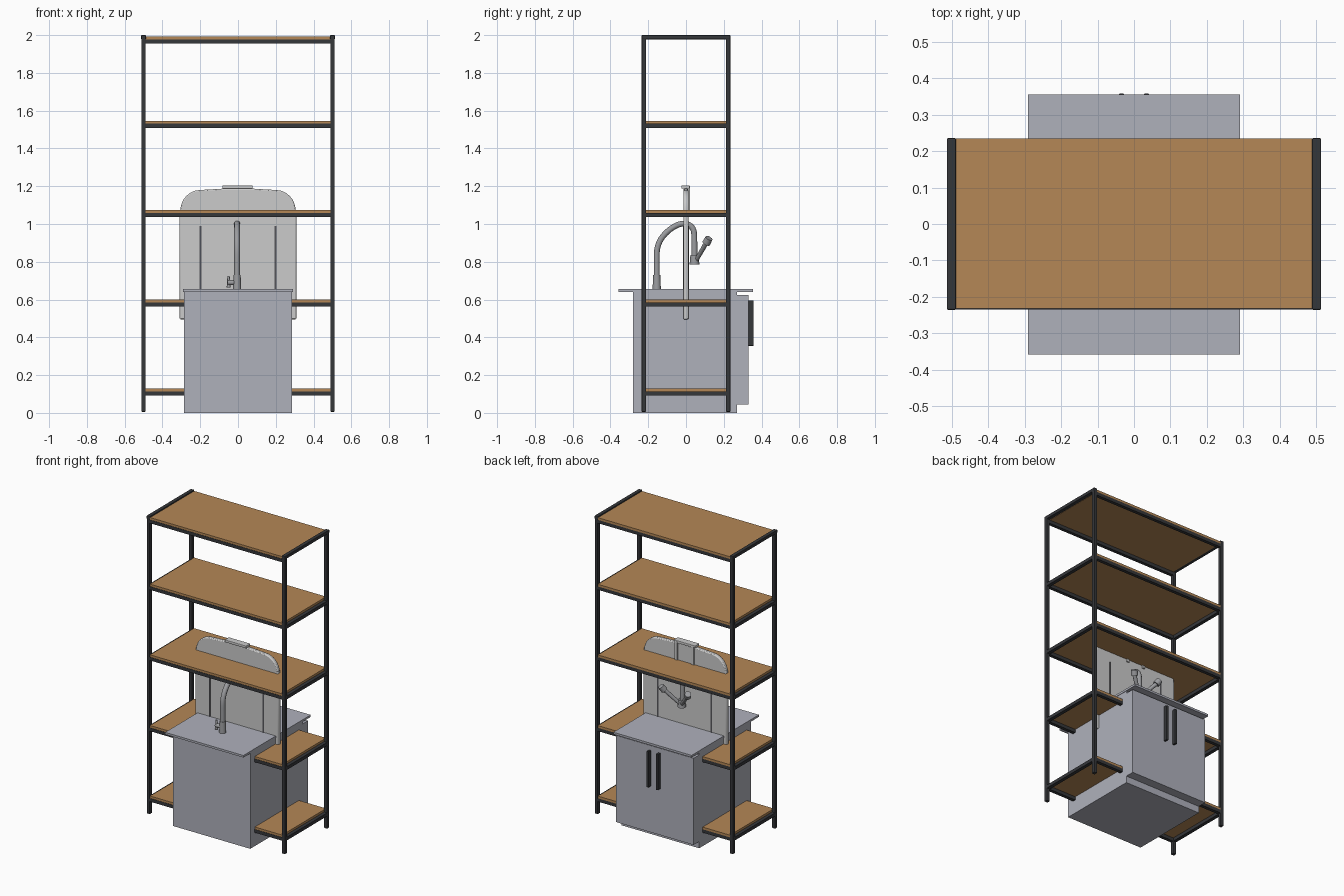
import bpy, bmesh, math
from mathutils import Vector

if "Cube" in bpy.data.objects:
    bpy.data.objects.remove(bpy.data.objects["Cube"])


def material(name, rgb):
    m = bpy.data.materials.new(name)
    m.diffuse_color = (*rgb, 1)
    m.use_nodes = True
    m.node_tree.nodes["Principled BSDF"].inputs["Base Color"].default_value = m.diffuse_color
    return m


WOOD = material("warm wood", (0.46, 0.245, 0.094))
DARK = material("dark metal", (0.036, 0.038, 0.042))
CABINET = material("blue grey cabinet", (0.43, 0.44, 0.50))
PLASTIC = material("light grey plastic", (0.60, 0.60, 0.60))
STEEL = material("steel", (0.33, 0.335, 0.35))
GROOVE = material("groove grey", (0.09, 0.09, 0.10))


def finish(name, bm, mat, bevel=0, smooth=False):
    me = bpy.data.meshes.new(name)
    bmesh.ops.recalc_face_normals(bm, faces=bm.faces[:])
    bm.to_mesh(me)
    bm.free()
    me.materials.append(mat)
    ob = bpy.data.objects.new(name, me)
    bpy.context.collection.objects.link(ob)
    if bevel:
        b = ob.modifiers.new("edge", "BEVEL")
        b.width, b.segments = bevel, 2
    if smooth:
        bpy.ops.object.select_all(action="DESELECT")
        ob.select_set(True)
        bpy.context.view_layer.objects.active = ob
        bpy.ops.object.shade_smooth_by_angle(angle=math.radians(40))
    return ob


def box(name, x, y, z, mat, bevel=0):
    """Box from (min, max) ranges."""
    bm = bmesh.new()
    bmesh.ops.create_cube(bm, size=1)
    for v in bm.verts:
        v.co = [(r[0] + r[1]) / 2 + c * (r[1] - r[0]) for r, c in zip((x, y, z), v.co)]
    return finish(name, bm, mat, bevel)


def rod(name, a, b, r1, r2, mat):
    """Round, optionally tapered, bar between two points."""
    a, b = Vector(a), Vector(b)
    bm = bmesh.new()
    bmesh.ops.create_cone(bm, cap_ends=True, segments=16, radius1=r1, radius2=r2, depth=(b - a).length)
    rot = Vector((0, 0, 1)).rotation_difference(b - a).to_matrix()
    for v in bm.verts:
        v.co = rot @ v.co + (a + b) / 2
    return finish(name, bm, mat, smooth=True)


def tube(name, pts, radius, mat):
    """Pipe swept along a smooth path, converted to a mesh."""
    cu = bpy.data.curves.new(name, "CURVE")
    cu.dimensions = "3D"
    cu.bevel_depth, cu.bevel_resolution, cu.use_fill_caps = radius, 3, True
    sp = cu.splines.new("NURBS")
    sp.points.add(len(pts) - 1)
    for p, co in zip(sp.points, pts):
        p.co = (*co, 1)
    sp.use_endpoint_u, sp.order_u, sp.resolution_u = True, 3, 6
    cu.materials.append(mat)
    ob = bpy.data.objects.new(name, cu)
    bpy.context.collection.objects.link(ob)
    bpy.ops.object.select_all(action="DESELECT")
    ob.select_set(True)
    bpy.context.view_layer.objects.active = ob
    bpy.ops.object.convert(target="MESH")
    bpy.ops.object.shade_smooth_by_angle(angle=math.radians(40))


def span(a, b, s):
    """Range mirrored to side s."""
    return tuple(sorted((a * s, b * s)))


# Shelf posts and top side rails
for sx in (-1, 1):
    for sy in (-1, 1):
        box("post", span(0.489, 0.512, sx), span(0.211, 0.235, sy), (0.006, 1.99), DARK, 0.003)
    box("top_side_rail", span(0.488, 0.513, sx), (-0.235, 0.235), (1.978, 2.0), DARK, 0.003)

# Boards with their supporting rails
for i, top in enumerate((0.128, 0.60, 1.073, 1.546, 1.992)):
    box("shelf_board", (-0.489, 0.489), (-0.232, 0.234), (top - 0.015, top), WOOD)
    z = (top - 0.037, top - 0.015)
    for s in (-1, 1):
        box("long_rail", (-0.49, 0.49), span(0.212, 0.234, s), z, DARK)
        if i < 4:
            box("side_rail", span(0.489, 0.512, s), (-0.212, 0.212), z, DARK)

# Cabinet with doors, worktop and pulls
box("cabinet_body", (-0.287, 0.287), (-0.28, 0.27), (0, 0.642), CABINET)
box("cabinet_doors", (-0.287, 0.287), (0.27, 0.33), (0.045, 0.625), CABINET)
box("worktop", (-0.29, 0.29), (-0.357, 0.355), (0.641, 0.655), CABINET)
for s in (-1, 1):
    box("door_pull", span(0.027, 0.042, s), (0.33, 0.357), (0.355, 0.595), DARK, 0.002)

# Upright plastic panel with a rounded, slightly crowned top
half = [(0.309, 0.495), (0.309, 1.03)]
for k in range(9):
    t = math.pi / 2 * k / 8
    half.append((0.20 + 0.105 * math.cos(t), 1.07 + 0.11 * math.sin(t)))
half.append((0.08, 1.187))
outline = half + [(-x, z) for x, z in reversed(half)]
bm = bmesh.new()
face = bm.faces.new([bm.verts.new((x, -0.014, z)) for x, z in outline])
ext = bmesh.ops.extrude_face_region(bm, geom=[face])
for v in ext["geom"]:
    if isinstance(v, bmesh.types.BMVert):
        v.co.y = 0.013
finish("panel", bm, PLASTIC, bevel=0.006, smooth=True)

# Narrow grooves on both panel faces
for sx in (-1, 1):
    for y in ((-0.017, -0.013), (0.012, 0.016)):
        box("panel_groove", span(0.194, 0.203, sx), y, (0.655, 0.99), GROOVE)

# Hook over the panel top and its two rear legs
box("hook_plate", (-0.082, 0.078), (-0.025, 0.02), (1.187, 1.204), PLASTIC, 0.003)
for s in (-1, 1):
    box("hook_leg", span(0.052, 0.072, s), (0.010, 0.021), (1.04, 1.196), PLASTIC, 0.002)

# Gooseneck tap passing through the panel
tube("tap_neck", [(-0.005, -0.155, 0.655), (-0.005, -0.155, 0.78), (-0.005, -0.155, 0.89),
                  (-0.005, -0.10, 0.965), (-0.005, -0.02, 1.01), (-0.005, 0.042, 0.985),
                  (-0.005, 0.045, 0.90), (-0.005, 0.045, 0.80)], 0.016, STEEL)
rod("tap_base", (-0.005, -0.155, 0.655), (-0.005, -0.155, 0.73), 0.022, 0.019, STEEL)
rod("tap_valve", (-0.005, -0.155, 0.69), (-0.055, -0.155, 0.69), 0.013, 0.013, STEEL)
rod("tap_lever", (-0.05, -0.155, 0.665), (-0.05, -0.155, 0.725), 0.010, 0.006, STEEL)

# Mixer joint with two spreading arms
rod("mixer_joint", (0, 0.045, 0.785), (0, 0.045, 0.835), 0.026, 0.022, STEEL)
for s in (-1, 1):
    rod("mixer_arm", (0, 0.05, 0.80), (0.09 * s, 0.11, 0.905), 0.011, 0.013, STEEL)
    rod("mixer_knob", (0.085 * s, 0.107, 0.898), (0.10 * s, 0.122, 0.925), 0.022, 0.020, STEEL)
